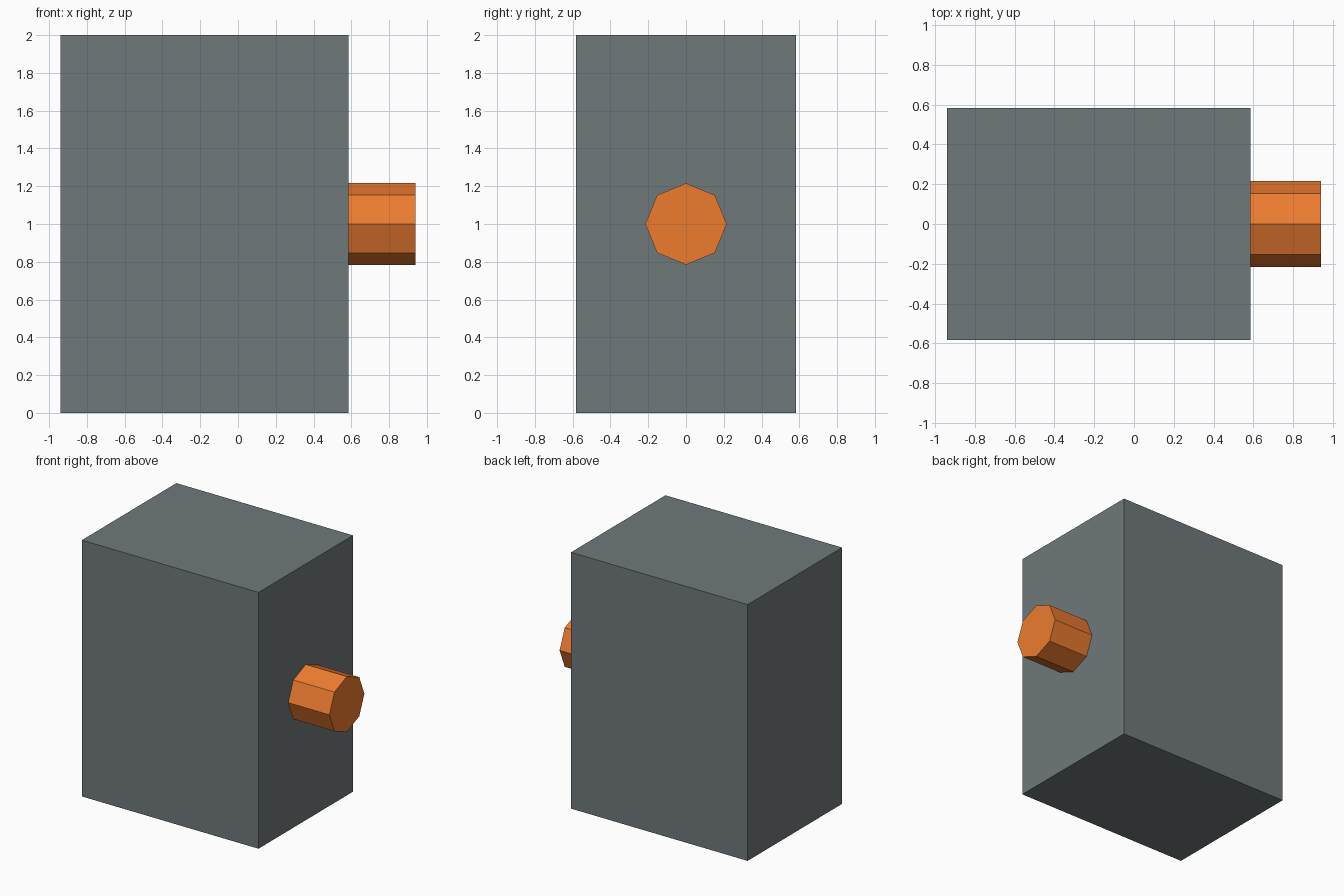
import bpy
from math import pi

if "Cube" in bpy.data.objects:
    bpy.data.objects.remove(bpy.data.objects["Cube"])


def paint(obj, name, rgb):
    mat = bpy.data.materials.new(name)
    mat.diffuse_color = (*rgb, 1.0)
    mat.use_nodes = True
    mat.node_tree.nodes["Principled BSDF"].inputs["Base Color"].default_value = mat.diffuse_color
    obj.data.materials.append(mat)


X_BACK, X_FACE, X_TIP = -0.94, 0.585, 0.94

# Housing: plain rectangular block standing on the ground
bpy.ops.mesh.primitive_cube_add(size=1, location=((X_BACK + X_FACE) / 2, 0, 1))
housing = bpy.context.object
housing.name = "housing"
housing.scale = (X_FACE - X_BACK, 1.165, 2)
bpy.ops.object.transform_apply(location=False, rotation=False, scale=True)
paint(housing, "slate_grey", (0.16, 0.19, 0.195))

# Output shaft: eight-sided stub seated slightly into the right face
x_start = X_FACE - 0.01
bpy.ops.mesh.primitive_cylinder_add(
    vertices=8, radius=0.216, depth=X_TIP - x_start,
    location=((X_TIP + x_start) / 2, 0, 1.0), rotation=(0, pi / 2, 0))
shaft = bpy.context.object
shaft.name = "output_shaft"
bpy.ops.object.transform_apply(location=False, rotation=True, scale=False)
paint(shaft, "orange", (0.85, 0.2, 0.03))
